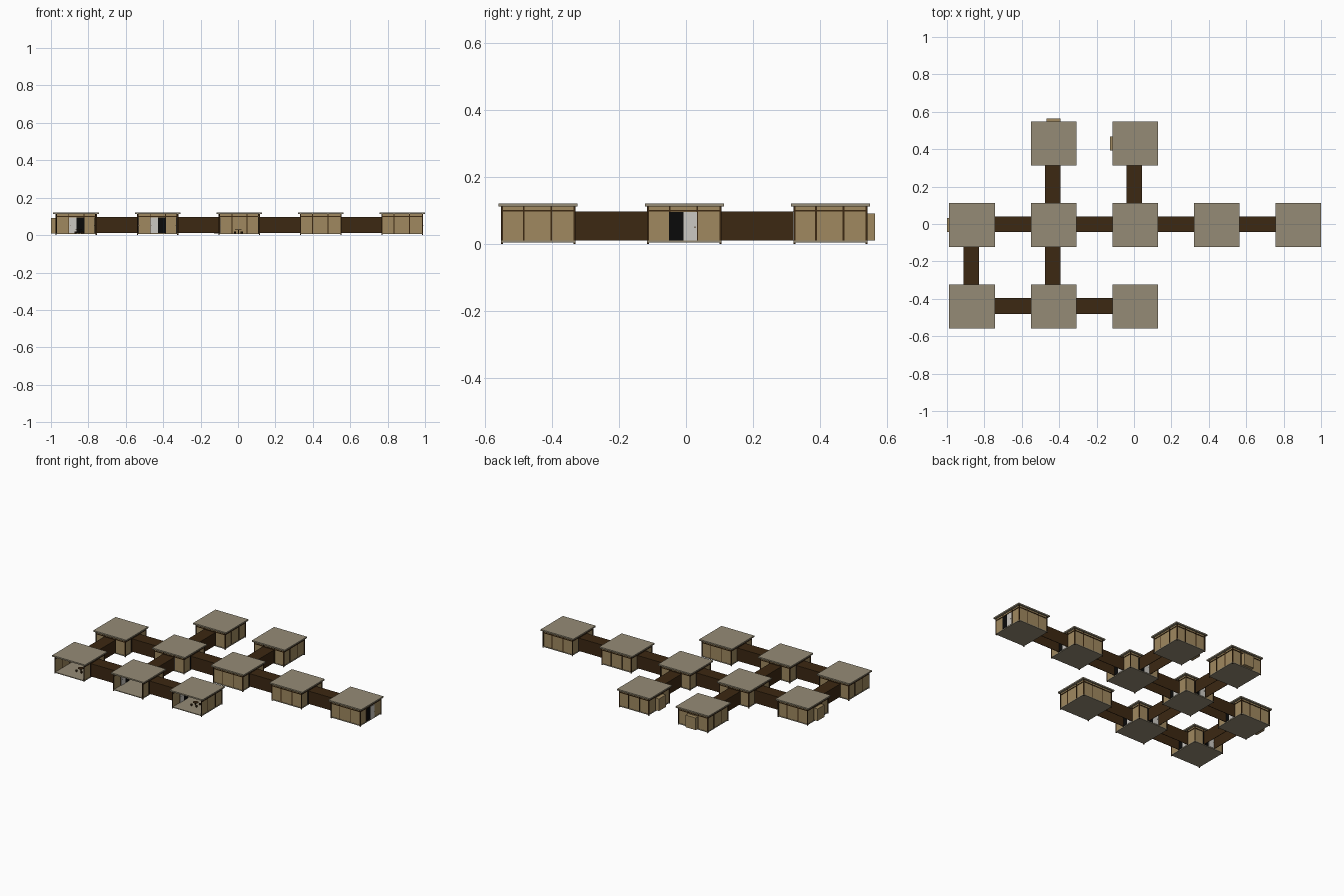
import bpy, bmesh, math
from mathutils import Matrix, Vector

if "Cube" in bpy.data.objects:
    bpy.data.objects.remove(bpy.data.objects["Cube"])

def material(name, rgb):
    m = bpy.data.materials.new(name)
    m.diffuse_color = (*rgb, 1)
    m.use_nodes = True
    m.node_tree.nodes["Principled BSDF"].inputs["Base Color"].default_value = m.diffuse_color
    return m

TAN = material("plaster", (0.35, 0.25, 0.115))
ROOF = material("roof_stone", (0.30, 0.26, 0.18))
BROWN = material("dark_wood", (0.045, 0.021, 0.006))
BLACK = material("door_void", (0.003, 0.003, 0.003))
WHITE = material("pale_door", (0.60, 0.58, 0.54))

def add_box(bm, lo, hi, frame=Matrix()):
    lo, hi = Vector(lo), Vector(hi)
    size = hi - lo
    bmesh.ops.create_cube(bm, size=1, matrix=frame @ Matrix.Translation((lo + hi) / 2)
                          @ Matrix.Diagonal((*size, 1)))

def add_disc(bm, r, lo, hi, x, y, frame, n=12):
    bmesh.ops.create_cone(bm, cap_ends=True, segments=n, radius1=r, radius2=r, depth=hi - lo,
                          matrix=frame @ Matrix.Translation((x, y, (lo + hi) / 2)))

def finish(bm, name, mat):
    me = bpy.data.meshes.new(name)
    bm.to_mesh(me)
    bm.free()
    me.materials.append(mat)
    ob = bpy.data.objects.new(name, me)
    bpy.context.collection.objects.link(ob)
    return ob

XS = [-0.866, -0.430, 0.006, 0.442, 0.878]
YS = [-0.441, -0.005, 0.431]
ROOMS = [(0, 0), (1, 0), (2, 0), (0, 1), (1, 1), (2, 1), (3, 1), (4, 1), (1, 2), (2, 2)]
LINKS = [((0, 1), (1, 1)), ((1, 1), (2, 1)), ((2, 1), (3, 1)), ((3, 1), (4, 1)),
         ((0, 0), (1, 0)), ((1, 0), (2, 0)), ((0, 0), (0, 1)), ((1, 0), (1, 1)),
         ((1, 1), (1, 2)), ((2, 1), (2, 2))]
# side numbers: 0 = +x, 1 = +y, 2 = -x, 3 = -y
DOORS = {((4, 1), 0)}
for a, b in LINKS:
    s = 0 if a[1] == b[1] else 1
    DOORS |= {(a, s), (b, s + 2)}
BAYS = {((0, 1), 2), ((1, 2), 1), ((2, 2), 2)}
H = 0.108

for room in ROOMS:
    tag = f"_{room[0]}_{room[1]}"
    centre = Matrix.Translation((XS[room[0]], YS[room[1]], 0))

    # flat roof and floor slabs
    bm = bmesh.new()
    add_box(bm, (-0.122, -0.118, 0.112), (0.122, 0.118, 0.121), centre)
    finish(bm, "roof" + tag, ROOF)
    bm = bmesh.new()
    add_box(bm, (-0.111, -0.111, 0.005), (0.111, 0.111, 0.010), centre)
    finish(bm, "floor" + tag, ROOF)

    walls, frame, voids, doors = (bmesh.new() for _ in range(4))
    for sx in (-H, H):
        for sy in (-H, H):
            add_box(frame, (sx - 0.003, sy - 0.003, 0), (sx + 0.003, sy + 0.003, 0.112), centre)
    for side in range(4):
        if side == 3 and room[1] == 0:
            continue                      # front rooms are open
        m = centre @ Matrix.Rotation(side * math.pi / 2, 4, 'Z')
        add_box(walls, (H - 0.004, -H, 0.010), (H, H, 0.112), m)
        # timber rail, roof trim and inner posts on each wall
        add_box(frame, (H - 0.006, -H, 0.097), (H + 0.003, H, 0.102), m)
        for y in (-0.043, 0.039):
            add_box(frame, (H - 0.006, y - 0.0025, 0.010), (H + 0.002, y + 0.0025, 0.112), m)
        # doorway: dark half and pale leaf with a knob
        if (room, side) in DOORS:
            add_box(voids, (H - 0.008, -0.045, 0.011), (H + 0.003, -0.003, 0.095), m)
            add_box(doors, (H - 0.009, -0.003, 0.011), (H + 0.004, 0.038, 0.095), m)
            add_box(frame, (H - 0.011, 0.030, 0.048), (H + 0.006, 0.033, 0.052), m)
        # shallow projecting bay
        if (room, side) in BAYS:
            add_box(walls, (H, -0.037, 0.010), (0.133, 0.037, 0.091), m)
    finish(walls, "walls" + tag, TAN)
    finish(frame, "timber_frame" + tag, BROWN)
    for bm, name, mat in ((voids, "doorway", BLACK), (doors, "door", WHITE)):
        if bm.verts:
            finish(bm, name + tag, mat)
        else:
            bm.free()

# corridors: two sides and a ceiling, open below
for i, (a, b) in enumerate(LINKS):
    pa, pb = (Vector((XS[r[0]], YS[r[1]], 0)) for r in (a, b))
    off = Vector((-0.004, 0, 0)) if a[0] == b[0] else Vector((0, 0.003, 0))
    turn = 0 if a[1] == b[1] else math.pi / 2
    m = Matrix.Translation((pa + pb) / 2 + off) @ Matrix.Rotation(turn, 4, 'Z')
    L = (pb - pa).length / 2 - H
    bm = bmesh.new()
    for lo, hi in ((-0.042, -0.039), (0.039, 0.042)):
        add_box(bm, (-L, lo, 0.011), (L, hi, 0.096), m)
    add_box(bm, (-L, -0.042, 0.093), (L, 0.042, 0.097), m)
    finish(bm, f"corridor_{i}", BROWN)

# small table with stools in two of the open rooms
for i, x in ((0, XS[0] + 0.015), (2, XS[2] - 0.004)):
    m = Matrix.Translation((x, YS[0] - 0.01, 0))
    bm = bmesh.new()
    add_disc(bm, 0.017, 0.028, 0.031, 0, 0, m)
    add_disc(bm, 0.003, 0.010, 0.028, 0, 0, m, 8)
    for k in range(4):
        a = math.pi / 4 + k * math.pi / 2
        add_disc(bm, 0.006, 0.010, 0.020, 0.026 * math.cos(a), 0.026 * math.sin(a), m, 8)
    finish(bm, f"table_and_stools_{i}", BROWN)
